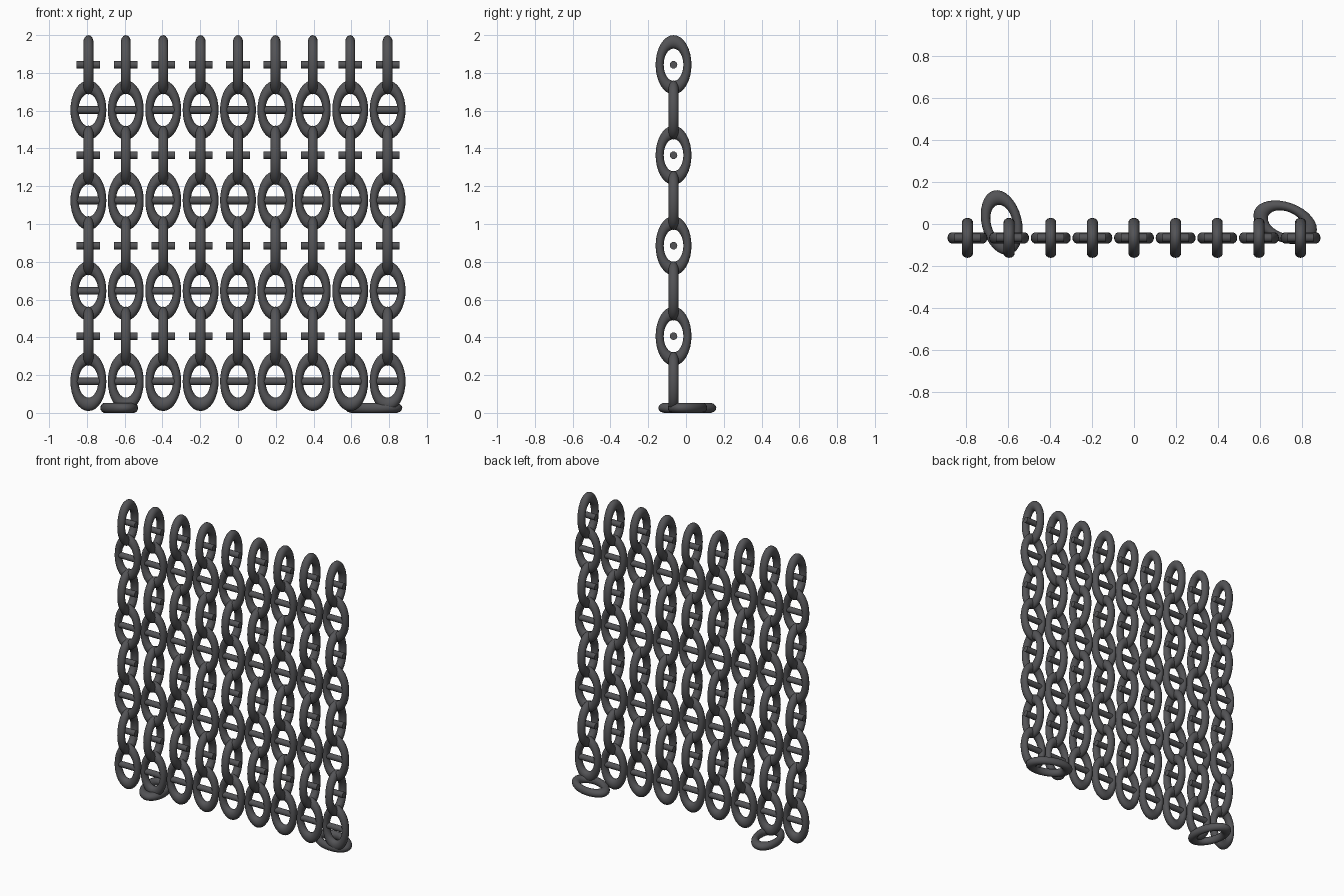
import bpy, bmesh
from math import cos, sin, pi, radians
from mathutils import Matrix

cube = bpy.data.objects.get("Cube")
if cube:
    bpy.data.objects.remove(cube, do_unlink=True)

# Dark iron for everything
iron = bpy.data.materials.new("dark_iron")
iron.use_nodes = True
iron.diffuse_color = (0.088, 0.088, 0.094, 1)
iron.node_tree.nodes["Principled BSDF"].inputs["Base Color"].default_value = iron.diffuse_color

COLUMNS, ROWS = 9, 8
X_STEP, Z_STEP = 0.198, 0.2395
CURTAIN_Y, TOP_Z = -0.066, 1.843


def mesh_from(bm, name):
    mesh = bpy.data.meshes.new(name)
    bm.normal_update()
    bm.to_mesh(mesh)
    bm.free()
    mesh.materials.append(iron)
    return mesh


def link_mesh(name, around=32, sides=14):
    """Oval ring in the XZ plane: a torus stretched along Z."""
    major, tube, depth, stretch = 0.0735, 0.0215, 0.0265, 1.65
    bm = bmesh.new()
    loops = []
    for i in range(around):
        a = 2 * pi * i / around
        loop = []
        for j in range(sides):
            b = 2 * pi * j / sides
            r = major + tube * cos(b)
            loop.append(bm.verts.new((r * cos(a), depth * sin(b), r * sin(a) * stretch)))
        loops.append(loop)
    for i in range(around):
        p, q = loops[i], loops[(i + 1) % around]
        for j in range(sides):
            k = (j + 1) % sides
            bm.faces.new((p[j], q[j], q[k], p[k]))
    bmesh.ops.recalc_face_normals(bm, faces=bm.faces)
    return mesh_from(bm, name)


def bar_mesh(name):
    """Short round bar lying along X."""
    bm = bmesh.new()
    bmesh.ops.create_cone(bm, cap_ends=True, segments=16, radius1=0.02, radius2=0.02,
                          depth=0.125, matrix=Matrix.Rotation(pi / 2, 4, 'Y'))
    return mesh_from(bm, name)


def place(name, mesh, location, rotation=(0, 0, 0)):
    ob = bpy.data.objects.new(name, mesh)
    ob.location = location
    ob.rotation_euler = rotation
    bpy.context.collection.objects.link(ob)
    return ob


link = link_mesh("chain_link")
bar = bar_mesh("link_bar")
parts = []

# Hanging chains: links alternate a quarter turn, bars all run sideways
for c in range(COLUMNS):
    x = (c - (COLUMNS - 1) / 2) * X_STEP
    for r in range(ROWS):
        spot = (x, CURTAIN_Y, TOP_Z - r * Z_STEP)
        turn = pi / 2 if r % 2 == 0 else 0
        parts.append(place("chain_link", link, spot, (0, 0, turn)))
        parts.append(place("link_bar", bar, spot))

# Loose links lying on the floor
parts.append(place("loose_link_right", link, (-0.629, 0.007, 0.0265),
                   (pi / 2, 0, radians(-166))))
parts.append(place("loose_link_left", link, (0.719, 0.008, 0.0265),
                   (pi / 2, 0, radians(70))))

# Smooth shading with crisp bar ends
for ob in bpy.context.selected_objects:
    ob.select_set(False)
for ob in (parts[0], parts[1]):
    ob.select_set(True)
bpy.context.view_layer.objects.active = parts[0]
bpy.ops.object.shade_smooth_by_angle(angle=radians(40))
